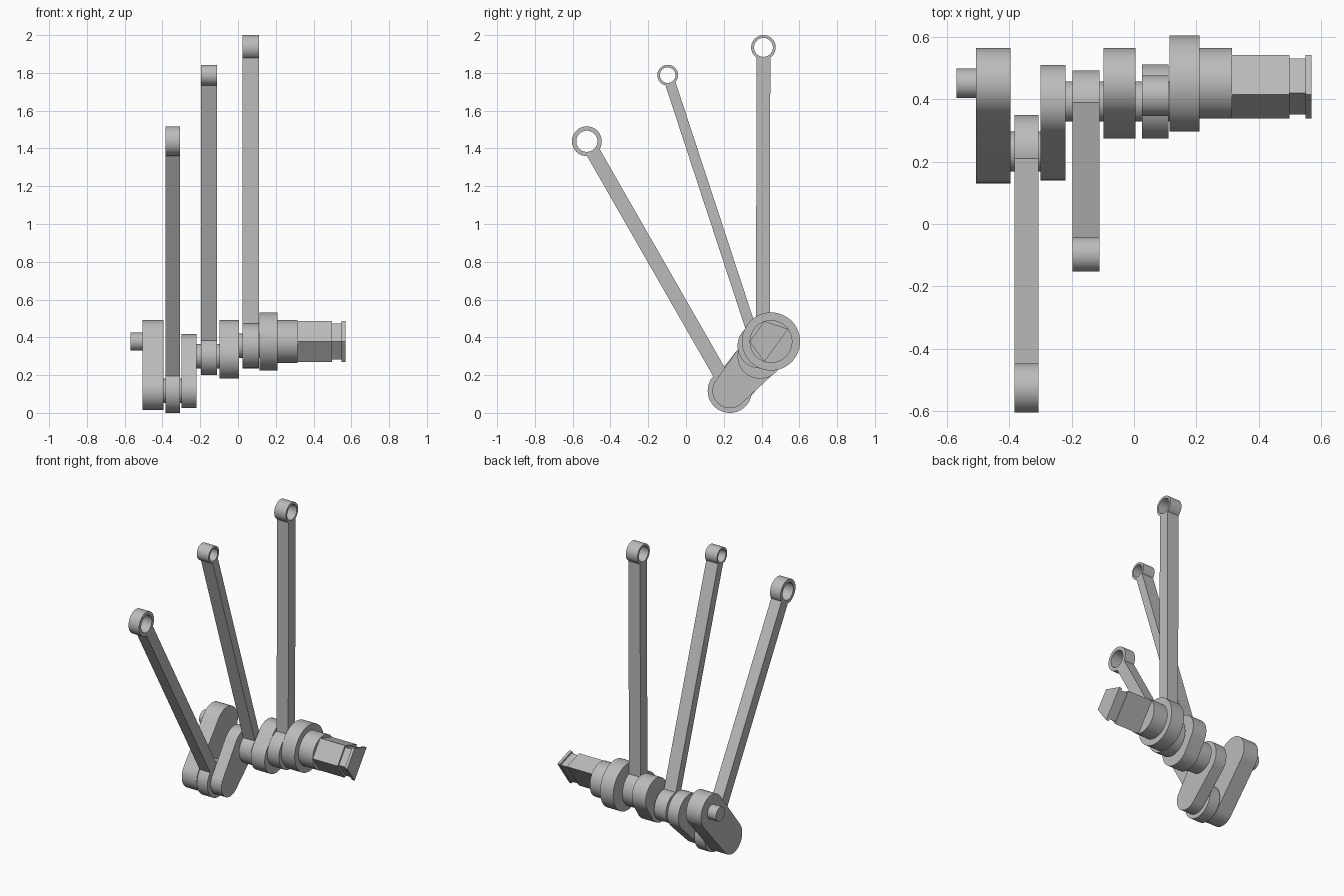
import bpy, bmesh, math
from mathutils import Vector
from mathutils.geometry import convex_hull_2d

cube = bpy.data.objects.get("Cube")
if cube:
    bpy.data.objects.remove(cube, do_unlink=True)

steel = bpy.data.materials.new("grey steel")
steel.use_nodes = True
GREY = (0.5, 0.5, 0.5, 1)
steel.diffuse_color = GREY
steel.node_tree.nodes["Principled BSDF"].inputs["Base Color"].default_value = GREY
parts = []


def circle(centre, r, n=64):
    return [Vector(centre) + r * Vector((math.cos(a), math.sin(a)))
            for a in (math.tau * i / n for i in range(n))]


def finish(name, bm):
    bmesh.ops.recalc_face_normals(bm, faces=bm.faces)
    mesh = bpy.data.meshes.new(name)
    bm.to_mesh(mesh)
    bm.free()
    mesh.materials.append(steel)
    ob = bpy.data.objects.new(name, mesh)
    bpy.context.collection.objects.link(ob)
    parts.append(ob)


def add_prism(bm, x0, x1, outline):
    """Extrude a y-z outline along x."""
    a, b = ([bm.verts.new((x, p[0], p[1])) for p in outline] for x in (x0, x1))
    bm.faces.new(a)
    bm.faces.new(b[::-1])
    for i in range(len(a)):
        bm.faces.new((a[i - 1], a[i], b[i], b[i - 1]))


def prism(name, x0, x1, outline):
    bm = bmesh.new()
    add_prism(bm, x0, x1, outline)
    finish(name, bm)


def web(name, x0, x1, c0, r0, c1, r1):
    """Crank web: the hull around two circles."""
    pts = circle(c0, r0) + circle(c1, r1)
    prism(name, x0, x1, [pts[i] for i in convex_hull_2d(pts)])


def add_ring(bm, x0, x1, centre, outer, inner):
    loops = [[bm.verts.new((x, p.x, p.y)) for p in circle(centre, r)]
             for x, r in ((x0, outer), (x1, outer), (x1, inner), (x0, inner))]
    for k in range(4):
        a, b = loops[k - 1], loops[k]
        for i in range(len(a)):
            bm.faces.new((a[i - 1], a[i], b[i], b[i - 1]))


def rod(name, x0, x1, big, big_r, foot, small, outer, inner, width):
    """Connecting rod: big end, straight beam and open small-end eye."""
    bm = bmesh.new()
    add_prism(bm, x0, x1, circle(big, big_r))
    foot, small = Vector(foot), Vector(small)
    d = (small - foot).normalized()
    side = Vector((-d.y, d.x)) * width / 2
    top = small - d * outer * 0.85
    add_prism(bm, x0, x1, [foot - side, foot + side, top + side, top - side])
    add_ring(bm, x0, x1, small, outer, inner)
    finish(name, bm)


# Axis and crank pin centres (y, z)
main, pin1, pin2, pin3 = (0.45, 0.378), (0.232, 0.117), (0.392, 0.30), (0.392, 0.355)

# Shaft, pins and round collars
for name, x0, x1, c, r in (
        ("end_stub", -0.568, -0.50, main, 0.047),
        ("first_pin", -0.40, -0.295, pin1, 0.064),
        ("second_pin", -0.225, -0.09, pin2, 0.064),
        ("third_pin", 0.0, 0.12, pin3, 0.064),
        ("shaft_flange", 0.113, 0.21, main, 0.154),
        ("shaft_collar", 0.205, 0.314, main, 0.113)):
    prism(name, x0, x1, circle(c, r))

# Webs
web("outer_web", -0.505, -0.395, main, 0.113, pin1, 0.102)
web("middle_web", -0.30, -0.22, pin2, 0.117, pin1, 0.092)
web("inner_web", -0.097, 0.005, main, 0.113, pin2, 0.119)

# Connecting rods
rod("first_rod", -0.383, -0.306, pin1, 0.117, pin1, (-0.525, 1.438), 0.079, 0.056, 0.076)
rod("second_rod", -0.197, -0.11, pin2, 0.10, pin2, (-0.097, 1.788), 0.055, 0.041, 0.056)
rod("third_rod", 0.025, 0.11, pin3, 0.119, (0.407, 0.355), (0.41, 1.935), 0.065, 0.05, 0.073)

# Four-sided drive end with a groove
for name, x0, x1, r in (("drive_block", 0.31, 0.497, 0.113),
                        ("drive_groove", 0.49, 0.555, 0.099),
                        ("drive_lip", 0.549, 0.568, 0.113)):
    prism(name, x0, x1, [(main[0] + r * math.cos(math.radians(a)),
                          main[1] + r * math.sin(math.radians(a)))
                         for a in (180, 108, 36, -108)])

# Smooth round sides, keep edges sharp
bpy.ops.object.select_all(action='DESELECT')
for ob in parts:
    ob.select_set(True)
bpy.context.view_layer.objects.active = parts[0]
bpy.ops.object.shade_smooth_by_angle(angle=math.radians(30))
